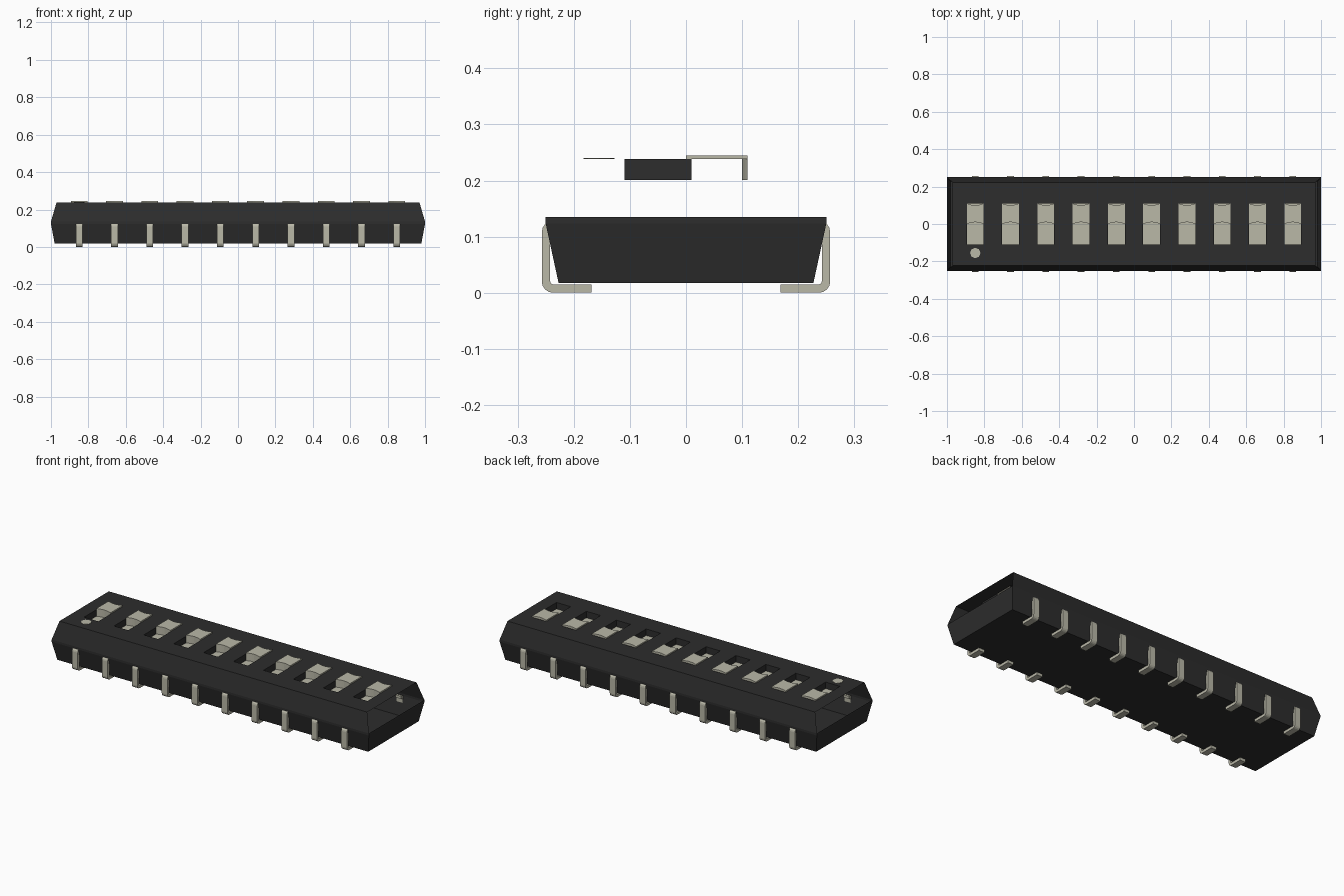
import bpy, bmesh, math

if "Cube" in bpy.data.objects:
    bpy.data.objects.remove(bpy.data.objects["Cube"], do_unlink=True)


def material(name, rgb):
    m = bpy.data.materials.new(name)
    m.use_nodes = True
    m.diffuse_color = (*rgb, 1)
    m.node_tree.nodes["Principled BSDF"].inputs["Base Color"].default_value = (*rgb, 1)
    return m


BLACK = material("black_plastic", (0.026, 0.026, 0.026))
PALE = material("pale_metal", (0.49, 0.48, 0.39))

N, PITCH = 10, 0.1886
XS = [(i - (N - 1) / 2) * PITCH for i in range(N)]   # switch and pin positions
HW = 0.045                                           # half width of a switch
POCKET_Z, LID_Z, KNOB_Z = 0.201, 0.238, 0.245


def finish(name, bm, mat, recalc=False):
    bmesh.ops.remove_doubles(bm, verts=bm.verts, dist=1e-5)
    if recalc:
        bmesh.ops.recalc_face_normals(bm, faces=bm.faces)
    me = bpy.data.meshes.new(name)
    bm.to_mesh(me)
    bm.free()
    me.materials.append(mat)
    ob = bpy.data.objects.new(name, me)
    bpy.context.collection.objects.link(ob)
    return ob


def face(bm, *pts):
    return bm.faces.new([bm.verts.new(p) for p in pts])


def rect(hx, hy, z):
    return [(-hx, -hy, z), (hx, -hy, z), (hx, hy, z), (-hx, hy, z)]


# Housing shell: tapered tray, sloped front and back, open upper ends
bm = bmesh.new()
rings = [rect(0.98, 0.227, 0.017), rect(1.0, 0.25, 0.123),
         rect(1.0, 0.25, 0.135), rect(0.97, 0.222, LID_Z)]
face(bm, *reversed(rings[0]))
for level, (lo, hi) in enumerate(zip(rings, rings[1:])):
    for k in range(4):
        if level == 2 and k in (1, 3):
            continue
        n = (k + 1) % 4
        face(bm, lo[k], lo[n], hi[n], hi[k])

# Lid: a grid of cells with one cell left out for each switch
xe = [-0.97] + [x + s * HW for x in XS for s in (-1, 1)] + [0.97]
ye = [-0.222, -0.11, 0.11, 0.222]
for i in range(len(xe) - 1):
    for j in range(3):
        if j == 1 and i % 2 == 1:
            continue
        face(bm, (xe[i], ye[j], LID_Z), (xe[i + 1], ye[j], LID_Z),
             (xe[i + 1], ye[j + 1], LID_Z), (xe[i], ye[j + 1], LID_Z))

# Pocket walls beside the lowered half of each switch
for x in XS:
    a, b, y0, y1 = x - HW, x + HW, -0.11, 0.01
    face(bm, (a, y0, POCKET_Z), (a, y1, POCKET_Z), (a, y1, LID_Z), (a, y0, LID_Z))
    face(bm, (b, y1, POCKET_Z), (b, y0, POCKET_Z), (b, y0, LID_Z), (b, y1, LID_Z))
    face(bm, (b, y0, POCKET_Z), (a, y0, POCKET_Z), (a, y0, LID_Z), (b, y0, LID_Z))
    face(bm, (a, 0.11, POCKET_Z), (b, 0.11, POCKET_Z), (b, 0.11, LID_Z), (a, 0.11, LID_Z))
finish("housing", bm, BLACK)

# Switch sliders: pale floor, raised cap with hollowed front and back walls
SEG = 6
for idx, x in enumerate(XS):
    bm = bmesh.new()
    for y0, y1 in ((-0.11, 0.011), (0.099, 0.11)):
        face(bm, (x - HW, y0, POCKET_Z), (x + HW, y0, POCKET_Z),
             (x + HW, y1, POCKET_Z), (x - HW, y1, POCKET_Z))
    front, back = [], []
    for k in range(SEG + 1):
        t = -1 + 2 * k / SEG
        dip = 0.01 * math.cos(t * math.pi / 2)
        front.append((x + t * HW, dip))
        back.append((x + t * HW, 0.11 - dip))
    for k in range(SEG):
        f0, f1, b0, b1 = front[k], front[k + 1], back[k], back[k + 1]
        face(bm, (*f0, KNOB_Z), (*f1, KNOB_Z), (*b1, KNOB_Z), (*b0, KNOB_Z))
        face(bm, (*f0, POCKET_Z), (*f1, POCKET_Z), (*f1, KNOB_Z), (*f0, KNOB_Z))
        face(bm, (*b1, POCKET_Z), (*b0, POCKET_Z), (*b0, KNOB_Z), (*b1, KNOB_Z))
    for s in (-1, 1):
        ends = [(x + s * HW, 0.0), (x + s * HW, 0.11)][::s]
        (p, q) = ends
        face(bm, (*p, LID_Z), (*q, LID_Z), (*q, KNOB_Z), (*p, KNOB_Z))
    finish(f"slider_{idx + 1}", bm, PALE)


# Pins: bent strip profile swept across the pin width
def arc(cy, cz, r, a0, a1, n=4):
    return [(cy + r * math.cos(math.radians(a0 + (a1 - a0) * k / n)),
             cz + r * math.sin(math.radians(a0 + (a1 - a0) * k / n))) for k in range(n + 1)]


outer = [(0.168, 0.0)] + arc(0.237, 0.020, 0.020, -90, 0) + arc(0.237, 0.108, 0.020, 0, 90) + [(0.230, 0.128)]
inner = [(0.168, 0.015)] + arc(0.237, 0.020, 0.005, -90, 0) + arc(0.237, 0.108, 0.005, 0, 90) + [(0.230, 0.113)]
PW = 0.018
for side, label in ((-1, "front"), (1, "back")):
    for idx, x in enumerate(XS):
        bm = bmesh.new()
        rows = []
        for (oy, oz), (iy, iz) in zip(outer, inner):
            rows.append([bm.verts.new(p) for p in (
                (x - PW, side * oy, oz), (x + PW, side * oy, oz),
                (x + PW, side * iy, iz), (x - PW, side * iy, iz))])
        for r0, r1 in zip(rows, rows[1:]):
            for k in range(4):
                n = (k + 1) % 4
                bm.faces.new((r0[k], r0[n], r1[n], r1[k]))
        bm.faces.new(rows[0])
        bm.faces.new(rows[-1])
        finish(f"{label}_pin_{idx + 1}", bm, PALE, recalc=True)

# First-position marker: thin pale disc on the lid
bm = bmesh.new()
bmesh.ops.create_cone(bm, cap_ends=True, segments=8, radius1=0.028, radius2=0.028, depth=0.002)
bmesh.ops.translate(bm, verts=bm.verts, vec=(XS[0], -0.155, LID_Z + 0.001))
finish("marker_dot", bm, PALE)
